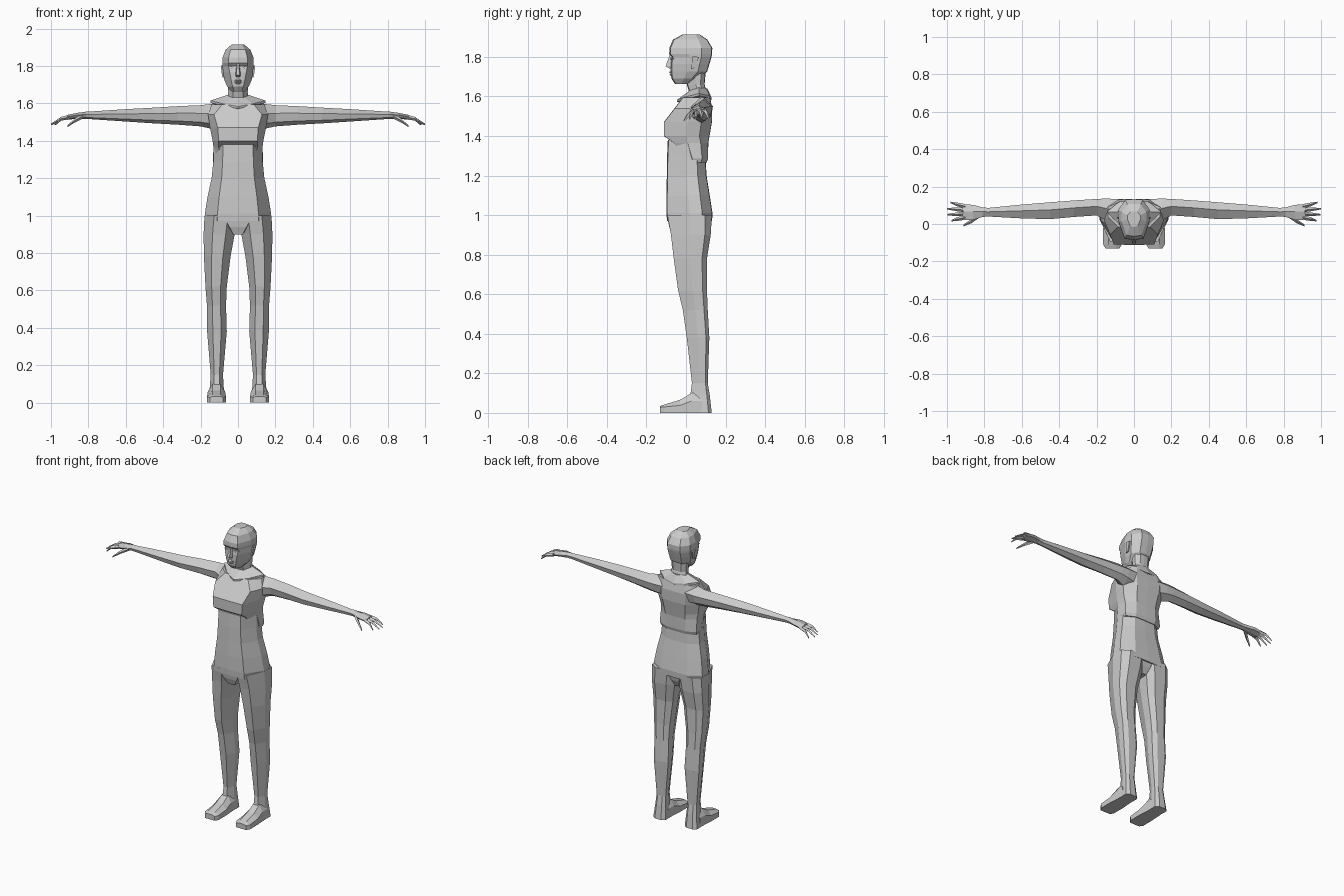
import bpy, bmesh
from mathutils import Vector

mat = bpy.data.materials.new("plain grey")
mat.diffuse_color = (0.6, 0.6, 0.6, 1)


def loft(name, rings, mirror=False):
    """Skin a list of equal-length point rings and cap both ends."""
    bm = bmesh.new()
    rows = [[bm.verts.new(p) for p in r] for r in rings]
    n = len(rows[0])
    for a, b in zip(rows, rows[1:]):
        for i in range(n):
            j = (i + 1) % n
            bm.faces.new((a[i], a[j], b[j], b[i]))
    bm.faces.new(rows[0][::-1])
    bm.faces.new(rows[-1])
    bmesh.ops.recalc_face_normals(bm, faces=bm.faces)
    me = bpy.data.meshes.new(name)
    bm.to_mesh(me)
    bm.free()
    me.materials.append(mat)
    ob = bpy.data.objects.new(name, me)
    bpy.context.collection.objects.link(ob)
    if mirror:
        ob.modifiers.new("mirror", 'MIRROR').use_mirror_merge = False
    return ob


def section(z, x0, x1, yf, yb, flat=0.62, crease=0.004, m0=0.5, m1=0.78, flat_back=0.55):
    """Ten-point horizontal section with creased front and back centres."""
    c, w, d = (x0 + x1) / 2, (x1 - x0) / 2, yb - yf
    a, b = w * flat, w * flat_back
    return [(c, yf - crease, z), (c + a, yf, z), (c + w, yf + d * m0, z),
            (c + w, yf + d * m1, z), (c + b, yb, z), (c, yb + crease / 2, z),
            (c - b, yb, z), (c - w, yf + d * m1, z), (c - w, yf + d * m0, z), (c - a, yf, z)]


# Lower torso: z, half width, front, back
loft("abdomen_and_hips", [section(z, -w, w, f, b) for z, w, f, b in (
    (0.97, 0.179, -0.092, 0.130), (1.01, 0.177, -0.095, 0.132), (1.10, 0.163, -0.095, 0.118),
    (1.20, 0.141, -0.093, 0.102), (1.29, 0.132, -0.092, 0.097), (1.38, 0.130, -0.088, 0.103))])

# Chest with overhanging front edge and a hem running round the back
loft("chest", [section(z, -w, w, f, b, fl, 0.002, m0) for z, w, f, b, fl, m0 in (
    (1.265, 0.128, -0.020, 0.104, 0.6, 0.4), (1.285, 0.135, -0.020, 0.110, 0.6, 0.4),
    (1.365, 0.131, -0.060, 0.112, 0.8, 0.4), (1.40, 0.136, -0.110, 0.118, 0.76, 0.5),
    (1.47, 0.150, -0.110, 0.130, 0.72, 0.5), (1.54, 0.160, -0.056, 0.132, 0.8, 0.4),
    (1.595, 0.140, -0.015, 0.120, 0.6, 0.4))])

# Crotch wedge between the thighs
loft("crotch", [section(z, -w, w, f, b, 0.9, 0) for z, w, f, b in (
    (0.90, 0.028, -0.070, 0.095), (0.94, 0.052, -0.085, 0.115), (1.00, 0.086, -0.096, 0.130))])

# Legs: z, inner x, outer x, front, back
loft("leg", [section(z, i, o, f, b, 0.42, 0, 0.5, 0.85, 0.5) for z, i, o, f, b in (
    (0.0, 0.070, 0.160, 0.020, 0.130), (0.09, 0.077, 0.150, 0.022, 0.120),
    (0.15, 0.080, 0.146, 0.030, 0.110), (0.38, 0.060, 0.165, 0.004, 0.118),
    (0.52, 0.064, 0.166, -0.016, 0.110), (0.62, 0.060, 0.174, -0.040, 0.106),
    (0.78, 0.040, 0.182, -0.062, 0.106), (0.90, 0.018, 0.184, -0.076, 0.125),
    (1.00, 0.002, 0.179, -0.094, 0.131))], mirror=True)

# Feet: y, half width, side height, top height
loft("foot", [[(0.115 - w, y, 0), (0.115 + w, y, 0), (0.115 + w, y, s),
               (0.115 + w * 0.45, y, t), (0.115 - w * 0.45, y, t), (0.115 - w, y, s)]
              for y, w, s, t in ((-0.132, 0.036, 0.028, 0.034), (-0.11, 0.050, 0.030, 0.042),
                                 (-0.03, 0.050, 0.038, 0.066), (0.028, 0.046, 0.06, 0.100),
                                 (0.08, 0.043, 0.06, 0.100))], mirror=True)


def arm_ring(x, y0, y1, z0, z1):
    c, h = (y0 + y1) / 2, (z1 - z0)
    d = y1 - y0
    return [(x, y0, z0 + 0.62 * h), (x, y0 + 0.12 * d, z0 + 0.2 * h), (x, c, z0),
            (x, y1 - 0.1 * d, z0 + 0.25 * h), (x, y1, z0 + 0.65 * h), (x, c + 0.05 * d, z1)]


# Arm running into the palm: x, front, back, bottom, top
loft("arm_and_palm", [arm_ring(*r) for r in (
    (0.08, -0.040, 0.133, 1.450, 1.605), (0.15, 0.020, 0.136, 1.466, 1.596),
    (0.20, 0.046, 0.134, 1.477, 1.590), (0.32, 0.038, 0.126, 1.486, 1.585),
    (0.45, 0.026, 0.116, 1.493, 1.577), (0.60, 0.030, 0.104, 1.503, 1.569),
    (0.78, 0.040, 0.086, 1.515, 1.557), (0.81, 0.038, 0.089, 1.517, 1.556),
    (0.86, 0.022, 0.102, 1.518, 1.549), (0.915, 0.022, 0.106, 1.512, 1.538))], mirror=True)


def finger(name, points):
    """Tapered four-sided finger through (x, y, z, radius) points."""
    loft(name, [[(x, y - r, z), (x, y, z - r), (x, y + r, z), (x, y, z + r)]
                for x, y, z, r in points], mirror=True)


for k, (y0, y1, tip) in enumerate(((0.035, 0.018, 0.975), (0.054, 0.050, 0.998),
                                   (0.074, 0.082, 1.0), (0.094, 0.115, 0.98))):
    finger("finger_%d" % (k + 1), [(0.90, y0, 1.527, 0.012),
                                   (0.945, (y0 + y1) / 2, 1.518, 0.010), (tip, y1, 1.487, 0.004)])
finger("thumb", [(0.83, 0.045, 1.532, 0.014), (0.87, 0.015, 1.510, 0.011), (0.912, -0.008, 1.478, 0.005)])

# Neck
loft("neck", [section(z, -w, w, f, b, 0.5) for z, w, f, b in (
    (1.57, 0.075, 0.000, 0.118), (1.63, 0.056, 0.018, 0.100),
    (1.66, 0.052, 0.008, 0.092), (1.73, 0.056, 0.000, 0.098))])


# Collar plate: a pointed ring drooping at front and back
def collar_ring(w, f, b, zs, zf, zb):
    return [(0, f, zf), (w * 0.55, f * 0.5 + 0.018, zf * 0.55 + zs * 0.45), (w, 0.065, zs),
            (w * 0.55, b - 0.012, zb * 0.5 + zs * 0.5), (0, b, zb),
            (-w * 0.55, b - 0.012, zb * 0.5 + zs * 0.5), (-w, 0.065, zs),
            (-w * 0.55, f * 0.5 + 0.018, zf * 0.55 + zs * 0.45)]


loft("collar", [collar_ring(0.11, 0.00, 0.105, 1.590, 1.560, 1.570),
                collar_ring(0.146, -0.045, 0.130, 1.603, 1.573, 1.583),
                collar_ring(0.146, -0.045, 0.130, 1.615, 1.583, 1.593),
                collar_ring(0.058, 0.012, 0.108, 1.645, 1.622, 1.640)])

# Head: z, half width, front, back, front flatness
loft("head", [section(z, -w, w, f, b, fl, 0.006, 0.45, 0.75) for z, w, f, b, fl in (
    (1.664, 0.034, -0.050, 0.015, 0.6), (1.690, 0.058, -0.068, 0.060, 0.5),
    (1.725, 0.073, -0.072, 0.104, 0.5), (1.765, 0.080, -0.072, 0.116, 0.55),
    (1.800, 0.083, -0.066, 0.126, 0.6), (1.815, 0.084, -0.079, 0.129, 0.6),
    (1.845, 0.083, -0.078, 0.130, 0.6), (1.887, 0.066, -0.060, 0.105, 0.6),
    (1.914, 0.034, -0.010, 0.065, 0.6))])

# Nose, lips, eyelids and ears
loft("nose", [[(-w, -0.06, z), (w, -0.06, z), (w * 0.5, y, z), (-w * 0.5, y, z)]
              for z, w, y in ((1.742, 0.016, -0.084), (1.752, 0.018, -0.103), (1.812, 0.008, -0.082))])
loft("lips", [[(-w, -0.064, z), (w, -0.064, z), (w * 0.4, y, z), (-w * 0.4, y, z)]
              for z, w, y in ((1.703, 0.018, -0.076), (1.712, 0.026, -0.084),
                              (1.717, 0.027, -0.079), (1.722, 0.026, -0.085), (1.730, 0.016, -0.078))])
loft("eyelid", [[(0.018, y, 1.790), (0.036, y - 0.003, 1.784), (0.052, y + 0.006, 1.791),
                 (0.036, y - 0.002, 1.797)] for y in (-0.076, -0.058)], mirror=True)
loft("ear", [[(x, 0.026, 1.738), (x, 0.044, 1.745), (x + o, 0.066, 1.800), (x + o, 0.034, 1.802)]
             for x, o in ((0.070, 0.0), (0.084, 0.008))], mirror=True)
